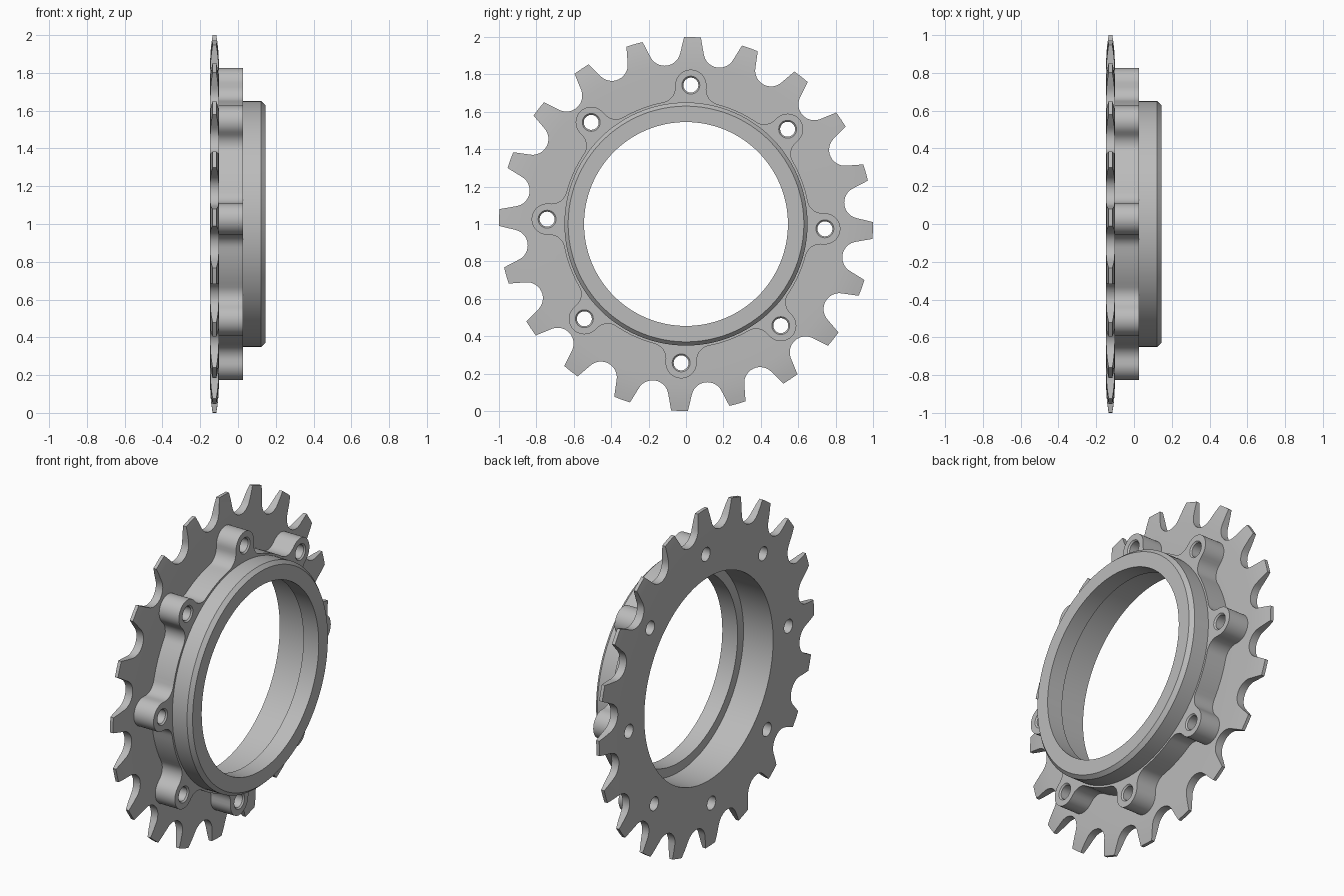
import bpy, bmesh, math
from math import sin, cos, radians, pi

cube = bpy.data.objects.get("Cube")
if cube:
    bpy.data.objects.remove(cube, do_unlink=True)

TEETH, LOBES, SEG = 20, 8, 144
START = radians(88)          # direction of the first tooth and first lobe
BACK, FACE, STEP, FRONT = -0.148, -0.101, 0.027, 0.145
BORE, BOLT_R = 0.6, 0.743

steel = bpy.data.materials.new("grey_steel")
steel.use_nodes = True
steel.diffuse_color = (0.5, 0.5, 0.5, 1)
steel.node_tree.nodes["Principled BSDF"].inputs["Base Color"].default_value = (0.5, 0.5, 0.5, 1)


def make(name, bm):
    bmesh.ops.remove_doubles(bm, verts=bm.verts, dist=1e-6)
    bmesh.ops.recalc_face_normals(bm, faces=bm.faces)
    mesh = bpy.data.meshes.new(name)
    bm.to_mesh(mesh)
    bm.free()
    mesh.materials.append(steel)
    ob = bpy.data.objects.new(name, mesh)
    bpy.context.collection.objects.link(ob)
    return ob


def lathe(bm, section, cy=0, cz=1, seg=SEG):
    """Spin a closed (x, radius) section around an axis parallel to x."""
    rings = [[bm.verts.new((x, cy + r * cos(2 * pi * i / seg), cz + r * sin(2 * pi * i / seg)))
              for x, r in section] for i in range(seg)]
    n = len(section)
    for i in range(seg):
        a, b = rings[i], rings[(i + 1) % seg]
        for j in range(n):
            k = (j + 1) % n
            if section[j][1] or section[k][1]:
                bm.faces.new((a[j], a[k], b[k], b[j]))


def prism(name, outline, x0, x1):
    bm = bmesh.new()
    face = bm.faces.new([bm.verts.new((x0, y, z)) for y, z in outline])
    top = bmesh.ops.extrude_face_region(bm, geom=[face])["geom"]
    bmesh.ops.translate(bm, vec=(x1 - x0, 0, 0),
                        verts=[v for v in top if isinstance(v, bmesh.types.BMVert)])
    return make(name, bm)


def arc(ct, cr, rad, a0, a1, n):
    return [(ct + rad * cos(a0 + (a1 - a0) * i / n), cr + rad * sin(a0 + (a1 - a0) * i / n))
            for i in range(n + 1)]


def repeat(points, count, start):
    """Repeat (sideways, outward) points clockwise around the hub."""
    out = []
    for k in range(count):
        a = start - 2 * pi * k / count
        out += [(r * cos(a) + t * sin(a), 1 + r * sin(a) - t * cos(a)) for t, r in points]
    return out


def boolean(ob, cutter, operation):
    cutter.hide_render = True
    mod = ob.modifiers.new("cut", "BOOLEAN")
    mod.object, mod.operation, mod.solver = cutter, operation, "EXACT"
    bpy.context.view_layer.update()
    mesh = bpy.data.meshes.new_from_object(ob.evaluated_get(bpy.context.evaluated_depsgraph_get()))
    ob.modifiers.clear()
    ob.data = mesh


# Tooth outline: round gullets with straight flanks tangent to them
pitch_r, roller, half_tip = 0.938, 0.085, 0.045
b = pi / TEETH - half_tip
tip = (sin(b), cos(b))
dt, dr = tip[0], tip[1] - pitch_r
touch = math.atan2(dr, dt) - math.acos(roller / math.hypot(dt, dr))
gullet = [(-tip[0], tip[1])] + arc(0, pitch_r, roller, -pi - touch, touch, 16) + [tip]
gullet.append((sin(pi / TEETH), cos(pi / TEETH)))
toothed_plate = prism("toothed_plate", repeat(gullet, TEETH, START + pi / TEETH), -0.2, -0.05)

# Thin the teeth towards their tips
mid, half = (BACK + FACE) / 2, (FACE - BACK) / 2
taper = [(half, BORE), (half, 0.85), (half * 0.9, 0.91), (half * 0.68, 0.96), (half * 0.35, 1.01)]
bm = bmesh.new()
lathe(bm, [(mid + x, r) for x, r in taper] + [(mid - x, r) for x, r in reversed(taper)])
blank = make("plate_blank", bm)
boolean(toothed_plate, blank, "INTERSECT")

# Bolt boss ring: round lobes blended into a ring with fillets
lobe_r, fillet, root = 0.083, 0.08, 0.662
ft = lobe_r + fillet
fr = math.sqrt((root + fillet) ** 2 - ft ** 2)
lean = math.atan2(ft, fr)
side = arc(ft, fr, fillet, pi, 1.5 * pi - lean, 8)
lobe = [(-t, r) for t, r in reversed(side)] + arc(0, BOLT_R, lobe_r, pi, 0, 20) + side
gap = 2 * pi / LOBES - 2 * lean
lobe += [(root * sin(lean + gap * i / 8), root * cos(lean + gap * i / 8)) for i in range(1, 8)]
boss_ring = prism("boss_ring", repeat(lobe, LOBES, START), FACE, STEP)

bm = bmesh.new()
lathe(bm, [(-0.3, 0), (-0.3, BORE), (0.3, BORE), (0.3, 0)])
bore = make("bore_cutter", bm)
boolean(boss_ring, bore, "DIFFERENCE")

# Bolt holes with a small countersink at the boss face
bm = bmesh.new()
drill = [(-0.3, 0), (-0.3, 0.04), (STEP - 0.008, 0.04), (STEP + 0.002, 0.05), (0.1, 0.05), (0.1, 0)]
for y, z in repeat([(0, BOLT_R)], LOBES, START):
    lathe(bm, drill, y, z, 32)
drills = make("bolt_hole_cutter", bm)
for part in (toothed_plate, boss_ring):
    boolean(part, drills, "DIFFERENCE")

# Chamfered collar with a stepped bore
bm = bmesh.new()
lathe(bm, [(STEP, BORE), (STEP, 0.65), (FRONT - 0.022, 0.65), (FRONT, 0.63),
           (FRONT, 0.545), (0.045, 0.545), (0.045, BORE)])
collar = make("collar", bm)

for helper in (blank, bore, drills):
    bpy.data.objects.remove(helper, do_unlink=True)

bpy.ops.object.select_all(action="DESELECT")
for part in (toothed_plate, boss_ring, collar):
    part.select_set(True)
    bpy.context.view_layer.objects.active = part
bpy.ops.object.shade_smooth_by_angle(angle=radians(25))
